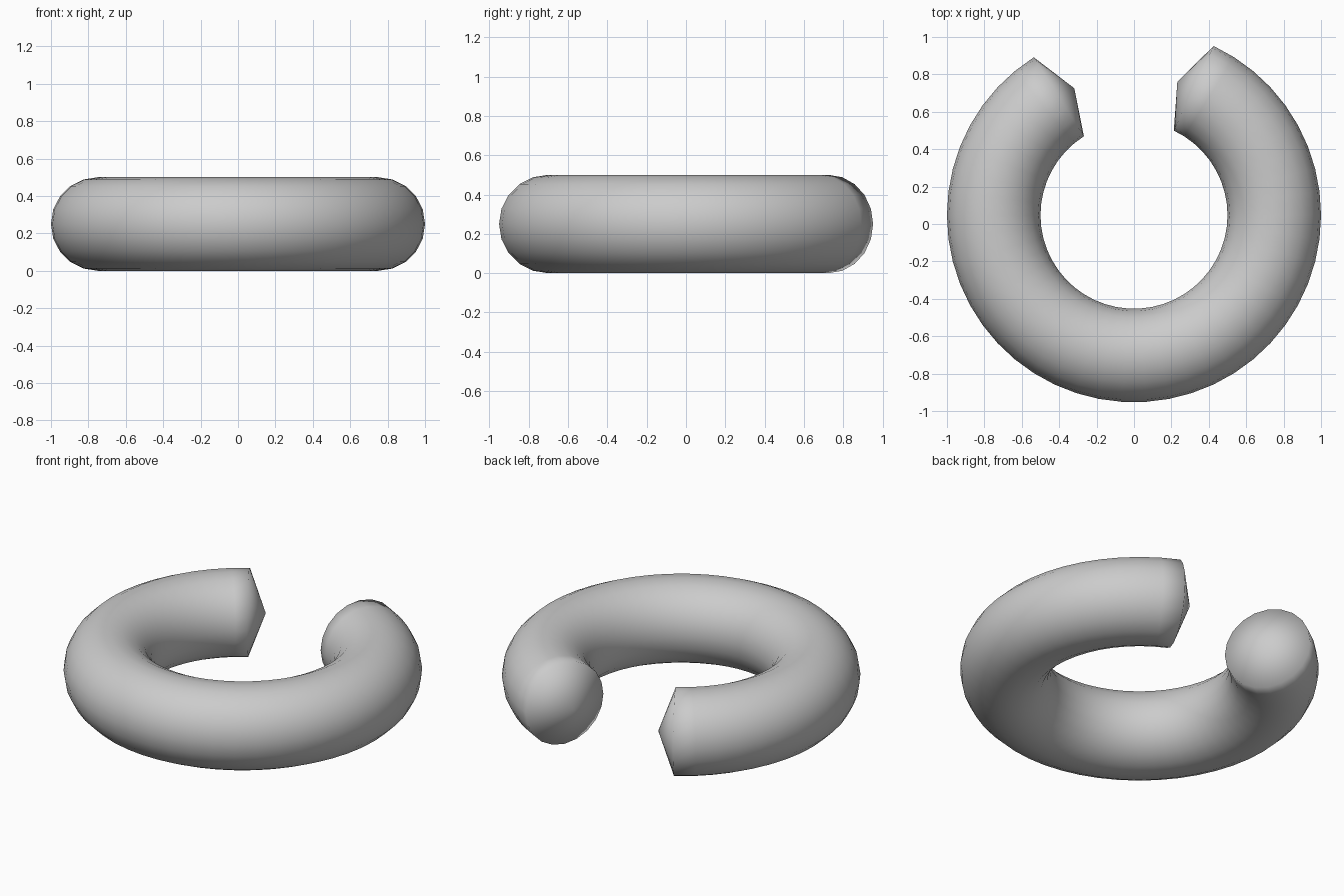
import bpy, bmesh, math

if "Cube" in bpy.data.objects:
    bpy.data.objects.remove(bpy.data.objects["Cube"])

MAJOR, MINOR = 0.75, 0.25      # ring radius and tube radius
STEPS, SIDES = 50, 20          # steps in a full ring, sides of the tube
STEP = 2 * math.pi / STEPS
CENTRE_Y = 0.047
FIRST, LAST = 17, 59           # ring runs from 122.4 deg round to 64.8 deg


def point(step, side=None):
    """Point on the tube, or on its centre line when no side is given."""
    a = step * STEP
    r, z = MAJOR, MINOR
    if side is not None:
        b = side * 2 * math.pi / SIDES
        r += MINOR * math.cos(b)
        z += MINOR * math.sin(b)
    return (r * math.cos(a), CENTRE_Y + r * math.sin(a), z)


bm = bmesh.new()

# Tube of the open ring
rings = [[bm.verts.new(point(s, k)) for k in range(SIDES)]
         for s in range(FIRST, LAST + 1)]
for a, b in zip(rings, rings[1:]):
    for k in range(SIDES):
        n = (k + 1) % SIDES
        bm.faces.new((a[k], b[k], b[n], a[n]))

# Shallow cone caps, one step beyond each end
for ring, step in ((rings[0], FIRST - 1), (rings[-1], LAST + 1)):
    tip = bm.verts.new(point(step))
    for k in range(SIDES):
        bm.faces.new((ring[k], ring[(k + 1) % SIDES], tip))

bmesh.ops.recalc_face_normals(bm, faces=bm.faces)
for f in bm.faces:
    f.smooth = True

mesh = bpy.data.meshes.new("open_ring")
bm.to_mesh(mesh)
bm.free()
bpy.context.collection.objects.link(bpy.data.objects.new("open_ring", mesh))
